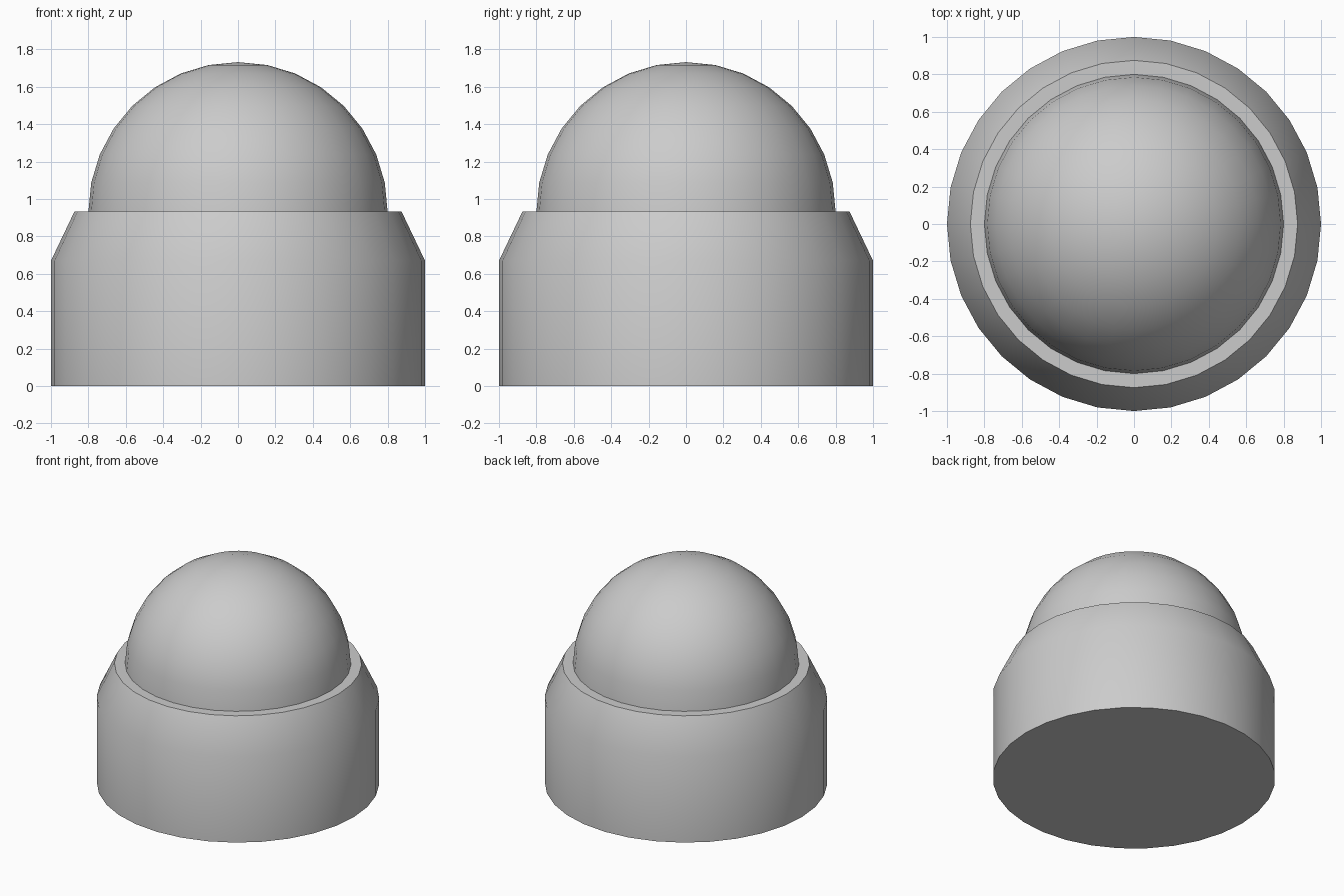
import bpy, bmesh
from math import cos, sin, pi, radians

SEGMENTS = 32
RIM_Z = 0.932
DOME_R = 0.8
DOME_RINGS = 8

old = bpy.data.objects.get("Cube")
if old:
    bpy.data.objects.remove(old, do_unlink=True)

grey = bpy.data.materials.new("plain_grey")
grey.use_nodes = True
colour = (0.6, 0.6, 0.6, 1.0)
grey.diffuse_color = colour
grey.node_tree.nodes["Principled BSDF"].inputs["Base Color"].default_value = colour


def lathe(name, profile):
    """Turn a list of (radius, height) points, bottom to top, around z."""
    bm = bmesh.new()
    rings = []
    for r, z in profile:
        count = SEGMENTS if r > 0 else 1
        rings.append([bm.verts.new((r * cos(2 * pi * i / SEGMENTS),
                                    r * sin(2 * pi * i / SEGMENTS), z))
                      for i in range(count)])
    for low, high in zip(rings, rings[1:]):
        for i in range(SEGMENTS):
            j = (i + 1) % SEGMENTS
            if len(high) == 1:
                bm.faces.new((low[i], low[j], high[0]))
            else:
                bm.faces.new((low[i], low[j], high[j], high[i]))
    # Flat disc under the lowest ring
    bm.faces.new(rings[0][::-1])
    mesh = bpy.data.meshes.new(name)
    bm.to_mesh(mesh)
    bm.free()
    mesh.materials.append(grey)
    obj = bpy.data.objects.new(name, mesh)
    bpy.context.collection.objects.link(obj)
    bpy.ops.object.select_all(action='DESELECT')
    obj.select_set(True)
    bpy.context.view_layer.objects.active = obj
    bpy.ops.object.shade_smooth_by_angle(angle=radians(30))
    return obj


# Round base with a sloped shoulder and a flat rim
lathe("base", [(1, 0), (1, 0.67), (0.875, RIM_Z), (DOME_R, RIM_Z)])

# Half-sphere dome seated inside the rim
angles = [k * pi / 2 / DOME_RINGS for k in range(DOME_RINGS)]
lathe("dome", [(DOME_R * cos(a), RIM_Z + DOME_R * sin(a)) for a in angles]
      + [(0, RIM_Z + DOME_R)])
